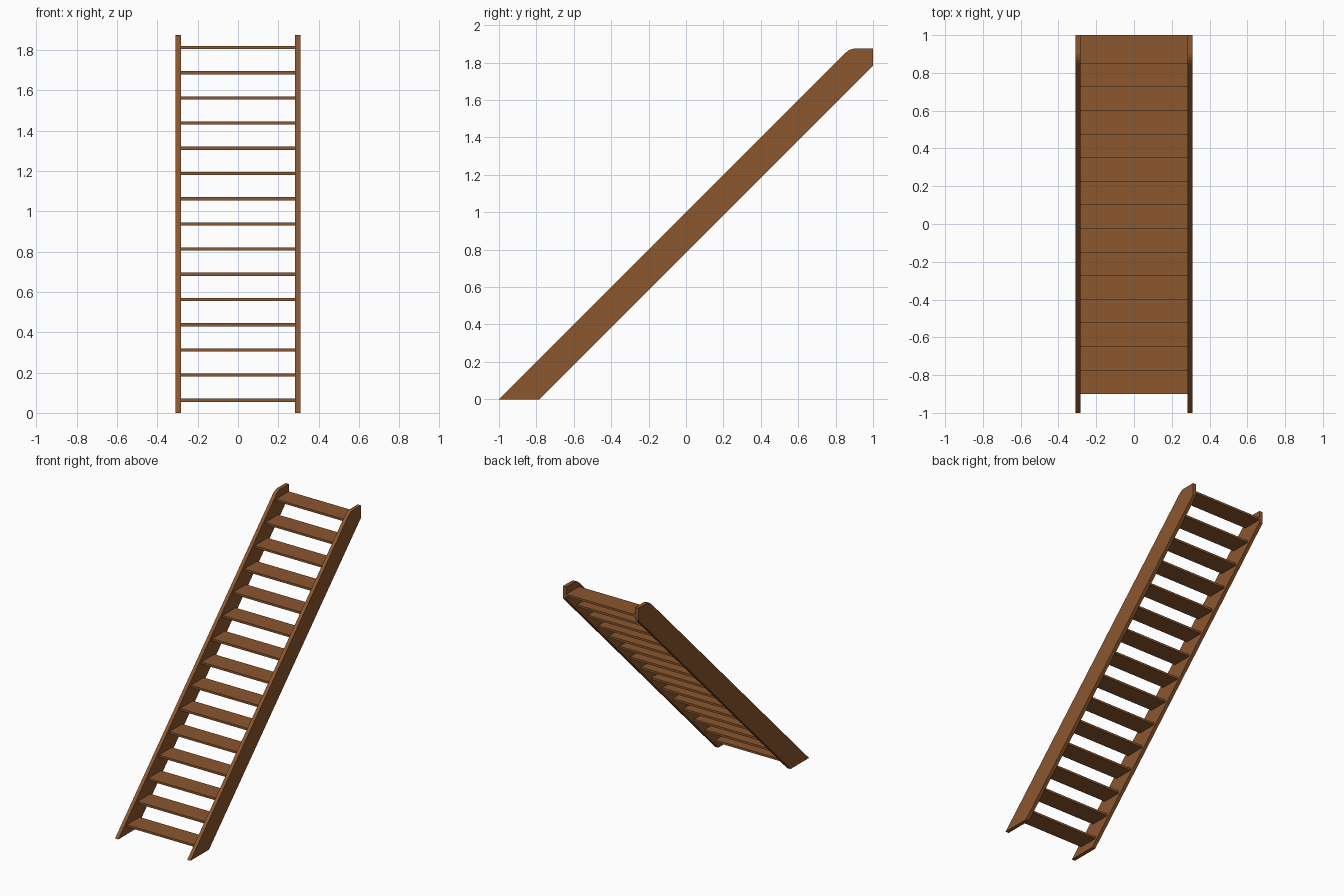
import bpy
import bmesh

cube = bpy.data.objects.get("Cube")
if cube:
    bpy.data.objects.remove(cube, do_unlink=True)

wood = bpy.data.materials.new("brown_wood")
wood.use_nodes = True
colour = (0.26, 0.095, 0.028, 1)
wood.diffuse_color = colour
wood.node_tree.nodes["Principled BSDF"].inputs["Base Color"].default_value = colour

STEPS = 15
RISE = 0.125
INNER, OUTER = 0.283, 0.31


def extrude_profile(name, profile, x0, x1):
    """Extrude a (y, z) profile along x into a solid object."""
    bm = bmesh.new()
    face = bm.faces.new([bm.verts.new((x0, y, z)) for y, z in profile])
    side = bmesh.ops.extrude_face_region(bm, geom=[face])["geom"]
    verts = [v for v in side if isinstance(v, bmesh.types.BMVert)]
    bmesh.ops.translate(bm, verts=verts, vec=(x1 - x0, 0, 0))
    bmesh.ops.recalc_face_normals(bm, faces=bm.faces)
    mesh = bpy.data.meshes.new(name)
    bm.to_mesh(mesh)
    bm.free()
    mesh.materials.append(wood)
    obj = bpy.data.objects.new(name, mesh)
    bpy.context.collection.objects.link(obj)
    return obj


# Sloping side boards, with an eased corner at the top
board = [(-1, 0), (-0.783, 0), (1, 1.783), (1, 1.875), (0.9, 1.875),
         (0.885, 1.872), (0.868, 1.864), (0.85, 1.85)]
extrude_profile("left_stringer", board, INNER, OUTER)
extrude_profile("right_stringer", board, -OUTER, -INNER)

# Open treads between the boards
DEPTH, THICK = 0.15, 0.016
for i in range(STEPS):
    y = -0.9 + i * RISE
    z = RISE * (i + 0.5) - THICK / 2
    tread = [(y, z), (y + DEPTH, z), (y + DEPTH, z + THICK), (y, z + THICK)]
    extrude_profile(f"tread_{i + 1}", tread, -INNER, INNER)
